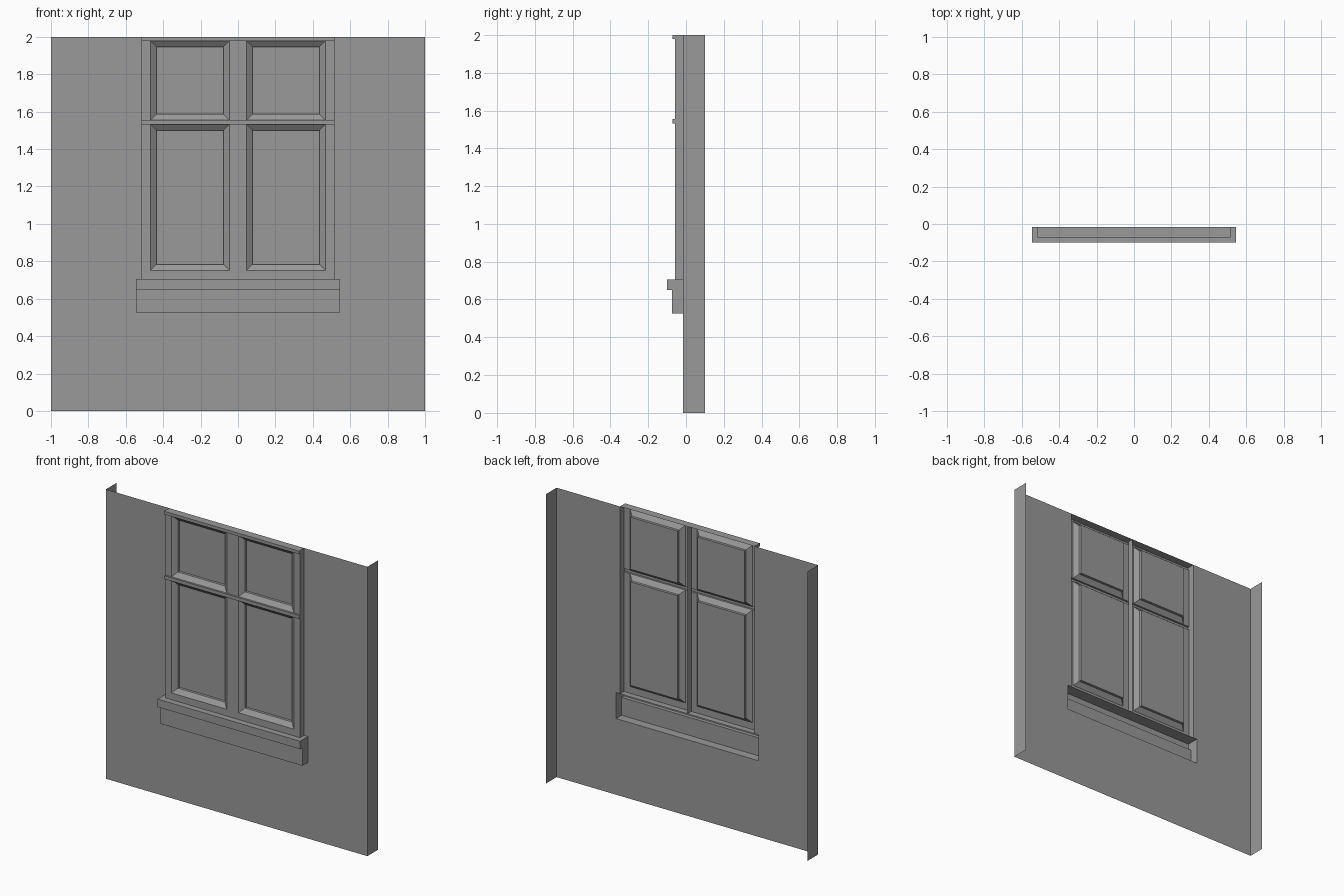
import bpy, bmesh

if "Cube" in bpy.data.objects:
    bpy.data.objects.remove(bpy.data.objects["Cube"])

WALL_Y, BACK_Y = -0.015, 0.1
FRAME_Y, LIP_Y = -0.058, -0.071
REVEAL_Y, GLASS_Y = -0.034, -0.016
INSET = 0.032

# dark grey paint shared by every part
grey = bpy.data.materials.new("dark_grey")
grey.diffuse_color = (0.32, 0.32, 0.32, 1)
grey.use_nodes = True
grey.node_tree.nodes["Principled BSDF"].inputs["Base Color"].default_value = grey.diffuse_color


def finish(name, polys):
    """Right half from polygons, welded, facing front, mirrored over x = 0."""
    bm = bmesh.new()
    for p in polys:
        bm.faces.new([bm.verts.new(v) for v in p])
    bmesh.ops.remove_doubles(bm, verts=bm.verts, dist=1e-5)
    bmesh.ops.recalc_face_normals(bm, faces=bm.faces)
    if sum(f.normal.y * f.calc_area() for f in bm.faces) > 0:
        bmesh.ops.reverse_faces(bm, faces=bm.faces)
    me = bpy.data.meshes.new(name)
    bm.to_mesh(me)
    bm.free()
    me.materials.append(grey)
    ob = bpy.data.objects.new(name, me)
    bpy.context.collection.objects.link(ob)
    m = ob.modifiers.new("mirror", 'MIRROR')
    m.use_axis = (True, False, False)
    return ob


def rect(x0, x1, z0, z1, y):
    return [(x0, y, z0), (x1, y, z0), (x1, y, z1), (x0, y, z1)]


def side(x, y0, y1, z0, z1):
    return [(x, y0, z0), (x, y1, z0), (x, y1, z1), (x, y0, z1)]


def ring(a, b):
    return [[a[i], a[(i + 1) % 4], b[(i + 1) % 4], b[i]] for i in range(4)]


def inset(o, y):
    x0, x1, z0, z1 = o
    return rect(x0 + INSET, x1 - INSET, z0 + INSET, z1 - INSET, y)


# wall sheet with a hole behind the window, and side returns
xs, zs = [0, 0.515, 0.545, 1], [0, 0.526, 0.705, 2]
holes = {(0, 1), (1, 1), (0, 2)}
wall = [rect(xs[i], xs[i + 1], zs[k], zs[k + 1], WALL_Y)
        for i in range(3) for k in range(3) if (i, k) not in holes]
wall += [side(1, WALL_Y, BACK_Y, zs[k], zs[k + 1]) for k in range(3)]
finish("wall", wall)

# sill and apron: open-backed profile with end caps
prof = [(WALL_Y, 0.526), (-0.075, 0.526), (-0.075, 0.65),
        (-0.1, 0.65), (-0.1, 0.705), (WALL_Y, 0.705)]
sill = [[(0, *a), (0.545, *a), (0.545, *b), (0, *b)]
        for a, b in zip(prof, prof[1:])]
sill.append([(0.545, *p) for p in prof])
finish("sill", sill)

# window frame: stiles, rails and projecting lips around the openings
cols = [0, 0.045, 0.468, 0.515]
rows = [0.705, 0.752, 1.532, 1.555, 1.979, 2.0]
depth = [FRAME_Y, FRAME_Y, LIP_Y, FRAME_Y, LIP_Y]
openings = [(cols[1], cols[2], rows[k], rows[k + 1]) for k in (1, 3)]
frame = []
for i in range(3):
    a, b = cols[i], cols[i + 1]
    for k in range(5):
        if not (i == 1 and k in (1, 3)):
            frame.append(rect(a, b, rows[k], rows[k + 1], depth[k]))
        if k and depth[k] != depth[k - 1]:
            z = rows[k]
            frame.append([(a, depth[k - 1], z), (b, depth[k - 1], z),
                          (b, depth[k], z), (a, depth[k], z)])
    frame.append([(a, LIP_Y, 2), (b, LIP_Y, 2), (b, WALL_Y, 2), (a, WALL_Y, 2)])
frame += [side(0.515, WALL_Y, depth[k], rows[k], rows[k + 1]) for k in range(5)]

# sloped reveals, then a short straight step back to the glass
for o in openings:
    mid = inset(o, REVEAL_Y)
    frame += ring(rect(*o, FRAME_Y), mid) + ring(mid, inset(o, GLASS_Y))
finish("window_frame", frame)

# meeting sides of the two casements behind the middle stile
finish("casement_joint", [side(0, WALL_Y, FRAME_Y, rows[k], rows[k + 1])
                          for k in range(5)])

# glass panes
finish("glass_panes", [inset(o, GLASS_Y) for o in openings])
